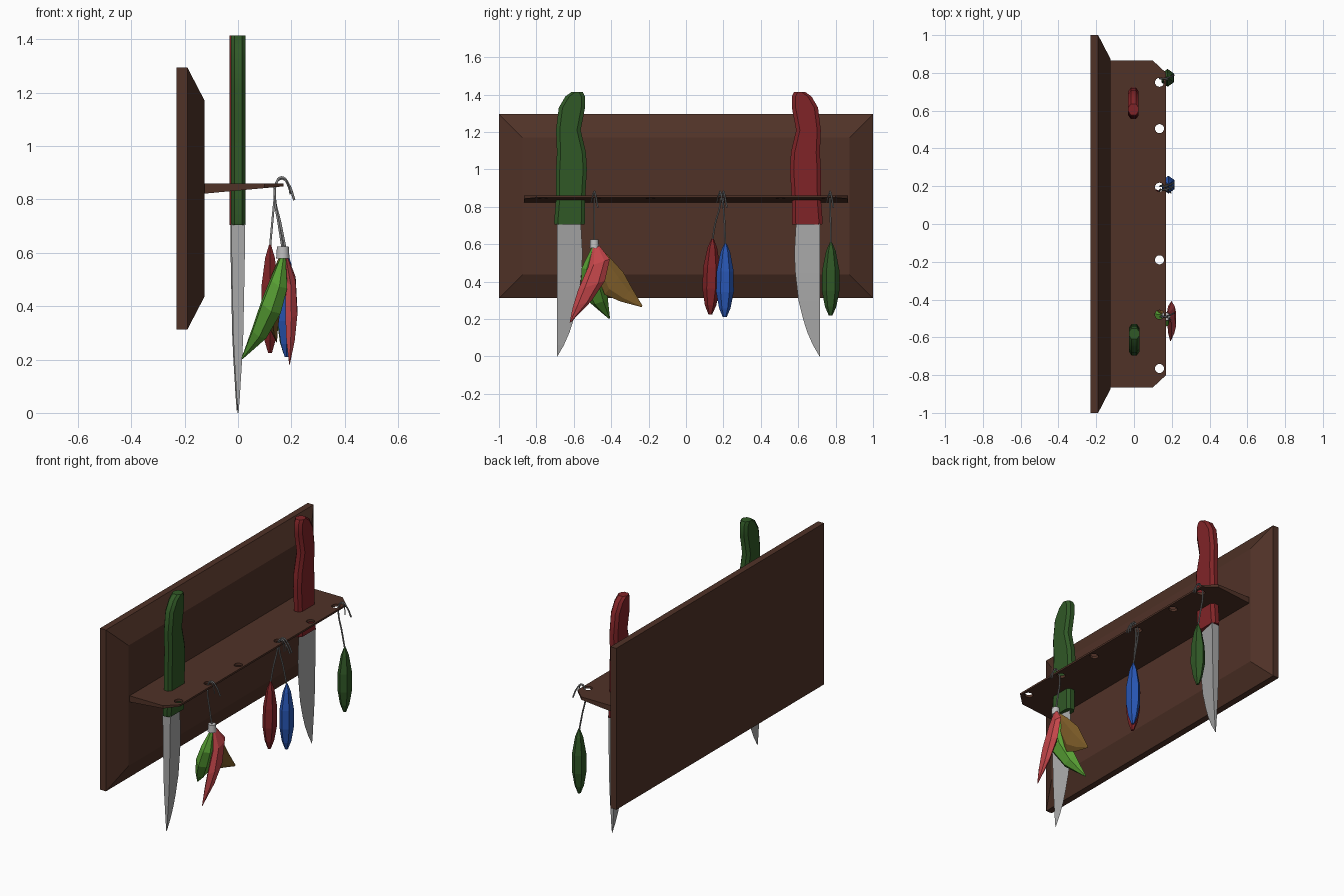
import bpy, bmesh, math
from mathutils import Vector

if "Cube" in bpy.data.objects:
    bpy.data.objects.remove(bpy.data.objects["Cube"])


def srgb(r, g, b):
    lin = lambda c: (c / 12.92 if c <= 0.04045 else ((c + 0.055) / 1.055) ** 2.4)
    return tuple(lin(c / 255) for c in (r, g, b)) + (1,)


def material(name, *rgb):
    m = bpy.data.materials.new(name)
    m.diffuse_color = srgb(*rgb)
    m.use_nodes = True
    m.node_tree.nodes["Principled BSDF"].inputs["Base Color"].default_value = m.diffuse_color
    return m


WOOD = material("dark_wood", 80, 50, 39)
RED = material("deep_red", 128, 36, 39)
GREEN = material("dark_green", 48, 88, 38)
STEEL = material("steel", 168, 168, 168)
SILVER = material("silver", 190, 190, 190)
CORD = material("grey_cord", 135, 135, 135)
PINK = material("rose", 196, 70, 74)
BLUE = material("blue", 40, 86, 180)
LIME = material("leaf_green", 88, 160, 52)
OCHRE = material("ochre", 125, 92, 40)


def finish(bm, name, mat, smooth=False):
    bmesh.ops.recalc_face_normals(bm, faces=bm.faces)
    me = bpy.data.meshes.new(name)
    bm.to_mesh(me)
    bm.free()
    ob = bpy.data.objects.new(name, me)
    bpy.context.collection.objects.link(ob)
    me.materials.append(mat)
    bpy.ops.object.select_all(action='DESELECT')
    ob.select_set(True)
    bpy.context.view_layer.objects.active = ob
    if smooth:
        bpy.ops.object.shade_smooth_by_angle(angle=math.radians(32))
    return ob


def loft(name, rings, mat, smooth=False):
    """Skin a list of equal-length point rings and cap both ends."""
    bm = bmesh.new()
    vs = [[bm.verts.new(p) for p in ring] for ring in rings]
    n = len(vs[0])
    for a, b in zip(vs, vs[1:]):
        for i in range(n):
            j = (i + 1) % n
            bm.faces.new((a[i], a[j], b[j], b[i]))
    bm.faces.new(vs[0])
    bm.faces.new(vs[-1])
    return finish(bm, name, mat, smooth)


# Back board with a wide raised bevel
def board_ring(x, inset):
    y, z0, z1 = 1 - inset, 0.312 + inset, 1.295 - inset
    return [(x, -y, z0), (x, y, z0), (x, y, z1), (x, -y, z1)]


loft("back_board", [board_ring(-0.23, 0), board_ring(-0.19, 0),
                    board_ring(-0.125, 0.125)], WOOD)

# Shelf: chamfered outline, underside rising toward the outer edge
outline = [(-0.127, -0.865), (0.10, -0.865), (0.17, -0.80),
           (0.17, 0.80), (0.10, 0.865), (-0.127, 0.865)]
under = lambda x: 0.822 + (x + 0.125) / 0.295 * 0.027
shelf = loft("shelf", [[(x, y, under(x)) for x, y in outline],
                       [(x, y, 0.86) for x, y in outline]], WOOD)

# Hanging holes along the shelf edge
bm = bmesh.new()
for y in (0.75, 0.505, 0.195, -0.19, -0.48, -0.765):
    res = bmesh.ops.create_cone(bm, cap_ends=True, segments=16, radius1=0.024,
                                radius2=0.024, depth=0.3)
    bmesh.ops.translate(bm, verts=res["verts"], vec=(0.135, y, 0.85))
cutter = finish(bm, "hole_cutter", WOOD)
cutter.hide_render = True
mod = shelf.modifiers.new("holes", 'BOOLEAN')
mod.operation, mod.solver, mod.object = 'DIFFERENCE', 'EXACT', cutter
bpy.context.view_layer.objects.active = shelf
bpy.ops.object.modifier_apply(modifier="holes")
bpy.data.objects.remove(cutter)


# Knives: u is measured from the spine toward the cutting edge
def knife(tag, x, spine, side, mat):
    rows = [(0.705, -0.012, 0.148), (0.72, -0.015, 0.15), (0.83, -0.006, 0.15),
            (1.0, -0.005, 0.16), (1.09, 0.0, 0.155), (1.21, -0.005, 0.127),
            (1.33, 0.01, 0.15), (1.39, 0.045, 0.15), (1.415, 0.08, 0.138)]
    rings = []
    for z, u0, u1 in rows:
        h, c, d = 0.028, 0.014, 0.02
        sec = [(-h, u0 + d), (-h + c, u0), (h - c, u0), (h, u0 + d),
               (h, u1 - d), (h - c, u1), (-h + c, u1), (-h, u1 - d)]
        rings.append([(x + px, spine + side * u, z) for px, u in sec])
    loft(tag + "_knife_handle", rings, mat, True)

    # Wedge blade: thick spine, thin edge
    blade = [(0.71, 0.128, 0.026), (0.55, 0.137, 0.024), (0.45, 0.132, 0.022),
             (0.3, 0.115, 0.019), (0.2, 0.09, 0.0145), (0.13, 0.068, 0.01),
             (0.06, 0.037, 0.006), (0.0, 0.002, 0.001)]
    loft(tag + "_knife_blade",
         [[(x - h, spine, z), (x + h, spine, z), (x, spine + side * w, z)]
          for z, w, h in blade], STEEL)


knife("green", 0.001, -0.69, 1, GREEN)
knife("red", -0.003, 0.716, -1, RED)


# Six-sided pods following a path; widths scale along it
def pod(name, path, wide, deep, scales, mat):
    wide, deep = Vector(wide), Vector(deep)
    rings = []
    for p, s in zip(path, scales):
        rings.append([Vector(p) + wide * math.cos(a) * s + deep * math.sin(a) * s
                      for a in (k * math.pi / 3 for k in range(6))])
    return loft(name, rings, mat)


def hanging_pod(name, x, y, z0, z1, lean, mat):
    ts = (0, 0.12, 0.38, 0.66, 0.88, 1)
    path = [(x, y + lean * t, z1 + (z0 - z1) * t) for t in ts]
    pod(name, path, (0, 0.047, 0), (0.038, 0, 0),
        (0.12, 0.55, 0.97, 1, 0.65, 0.22), mat)


hanging_pod("red_pod", 0.12, 0.142, 0.225, 0.63, -0.012, RED)
hanging_pod("blue_pod", 0.182, 0.211, 0.21, 0.605, -0.004, BLUE)
hanging_pod("green_pod", 0.178, 0.775, 0.22, 0.61, -0.002, GREEN)

# Bundle of leaves tied under a bead
pod("light_green_leaf",
    [(0.17, -0.49, 0.585), (0.155, -0.505, 0.49), (0.125, -0.50, 0.40),
     (0.08, -0.465, 0.30), (0.015, -0.41, 0.203)],
    (0, 0.062, 0.02), (0.04, 0, -0.02), (0.25, 0.85, 1, 0.75, 0.06), LIME)
pod("rose_leaf",
    [(0.18, -0.48, 0.585), (0.198, -0.465, 0.5), (0.2, -0.505, 0.38),
     (0.197, -0.555, 0.28), (0.193, -0.618, 0.183)],
    (0, 0.072, 0.025), (0.026, 0, 0), (0.25, 0.8, 1, 0.7, 0.06), PINK)
pod("ochre_leaf",
    [(0.16, -0.485, 0.58), (0.142, -0.45, 0.5), (0.132, -0.385, 0.39),
     (0.135, -0.32, 0.33), (0.145, -0.235, 0.267)],
    (0, 0.056, 0.066), (0.03, 0, 0), (0.2, 0.6, 0.9, 0.55, 0.05), OCHRE)

bm = bmesh.new()
res = bmesh.ops.create_cone(bm, cap_ends=True, segments=12, radius1=0.025,
                            radius2=0.022, depth=0.045)
bmesh.ops.translate(bm, verts=res["verts"], vec=(0.168, -0.49, 0.602))
finish(bm, "bundle_bead", SILVER, True)


# Cords hooked through the shelf holes, with loose ends
def cord(name, points, radius=0.0045):
    cu = bpy.data.curves.new(name, 'CURVE')
    cu.dimensions, cu.bevel_depth = '3D', radius
    cu.bevel_resolution, cu.resolution_u, cu.use_fill_caps = 1, 5, True
    sp = cu.splines.new('BEZIER')
    sp.bezier_points.add(len(points) - 1)
    for bp, p in zip(sp.bezier_points, points):
        bp.co = p
        bp.handle_left_type = bp.handle_right_type = 'AUTO'
    ob = bpy.data.objects.new(name, cu)
    bpy.context.collection.objects.link(ob)
    cu.materials.append(CORD)
    bpy.ops.object.select_all(action='DESELECT')
    ob.select_set(True)
    bpy.context.view_layer.objects.active = ob
    bpy.ops.object.convert(target='MESH')


for tag, x, y, z, dy in (("red_pod", 0.12, 0.142, 0.62, 0.04),
                         ("blue_pod", 0.182, 0.21, 0.595, -0.01),
                         ("green_pod", 0.178, 0.775, 0.60, -0.005),
                         ("bundle", 0.168, -0.49, 0.61, 0.0)):
    top = y + dy
    cord(tag + "_cord", [(x, y, z), (0.5 * x + 0.068, y + 0.35 * dy, 0.71),
                         (0.138, top, 0.81), (0.145, top, 0.865),
                         (0.163, top, 0.883), (0.19, top + 0.008, 0.855),
                         (0.211, top + 0.018, 0.798)])
    cord(tag + "_loose_end", [(0.15, top, 0.872), (0.17, top - 0.004, 0.876),
                              (0.19, top - 0.012, 0.845),
                              (0.196, top - 0.018, 0.82)], 0.003)
